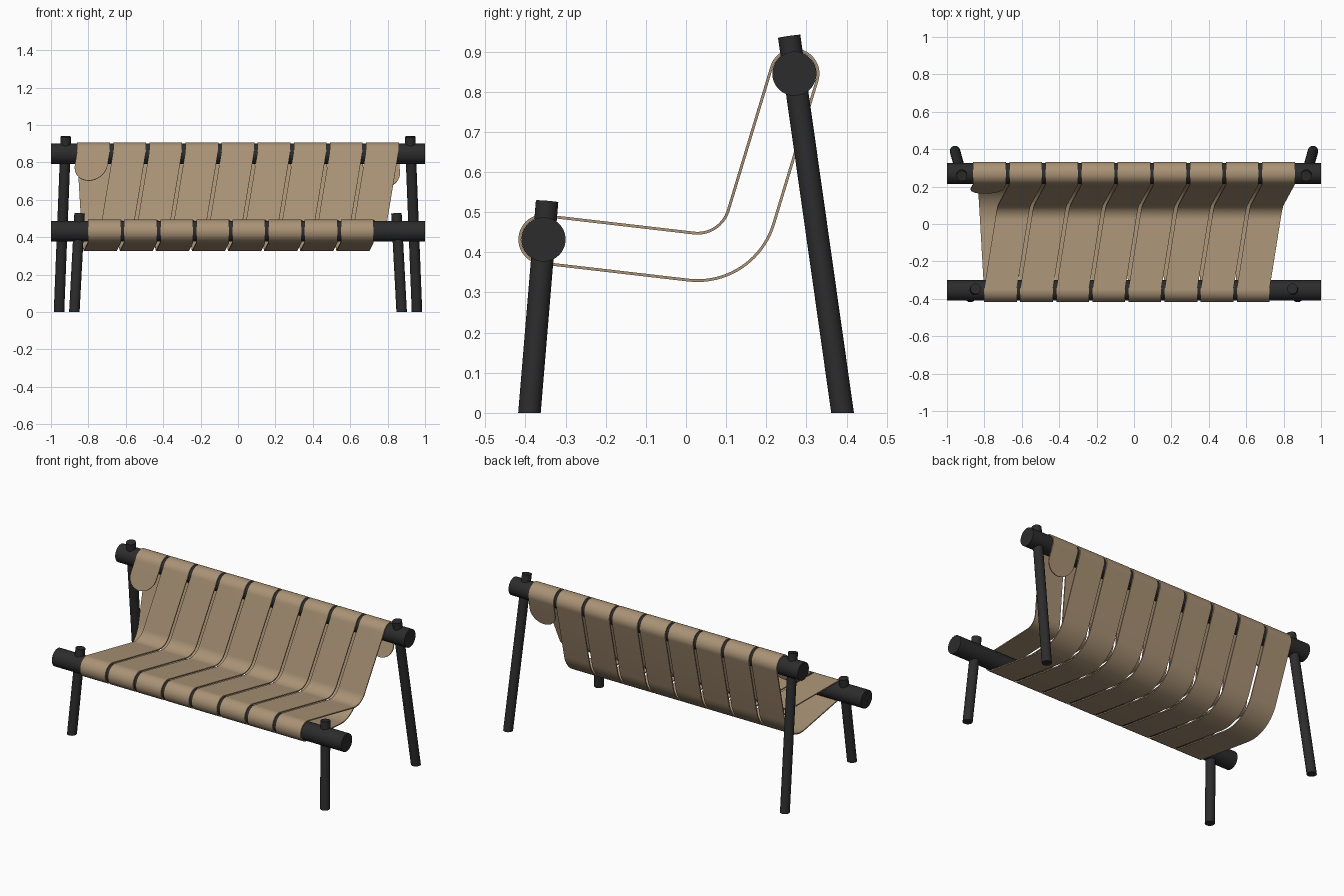
import bpy, bmesh, math
from mathutils import Vector

if "Cube" in bpy.data.objects:
    bpy.data.objects.remove(bpy.data.objects["Cube"])

FRONT = Vector((-0.355, 0.432))    # rail centres in (y, z)
BACK = Vector((0.27, 0.845))
CORNER = Vector((0.128, 0.376))    # where seat and back centre lines meet
RAIL_R, WRAP_R, BEND_R = 0.055, 0.059, 0.139
HALF, PITCH = 0.0875, 0.193        # strap half width, winding pitch
BACK_X, FRONT_X = -0.772, -0.714   # strap centre of first wrap on each rail


def material(name, rgb):
    m = bpy.data.materials.new(name)
    m.diffuse_color = (*rgb, 1)
    m.use_nodes = True
    m.node_tree.nodes["Principled BSDF"].inputs["Base Color"].default_value = m.diffuse_color
    return m


dark = material("charcoal wood", (0.025, 0.025, 0.025))
tan = material("tan leather", (0.40, 0.29, 0.18))


def make(name, bm, mat):
    me = bpy.data.meshes.new(name)
    bm.normal_update()
    bm.to_mesh(me)
    bm.free()
    ob = bpy.data.objects.new(name, me)
    bpy.context.collection.objects.link(ob)
    me.materials.append(mat)
    return ob


def smooth(ob):
    bpy.ops.object.select_all(action='DESELECT')
    ob.select_set(True)
    bpy.context.view_layer.objects.active = ob
    bpy.ops.object.shade_smooth_by_angle(angle=math.radians(35))


def rod(name, a, b, r, floor=False):
    """Cylinder from a to b, optionally trimmed flat at the floor."""
    a, b = Vector(a), Vector(b)
    d = b - a
    if floor:
        a = a - d * 0.1
        d = b - a
    bm = bmesh.new()
    bmesh.ops.create_cone(bm, cap_ends=True, segments=48, radius1=r, radius2=r, depth=d.length)
    rot = d.to_track_quat('Z', 'Y')
    for v in bm.verts:
        v.co = rot @ v.co + (a + b) / 2
    if floor:
        bmesh.ops.bisect_plane(bm, geom=bm.verts[:] + bm.edges[:] + bm.faces[:],
                               plane_co=(0, 0, 0), plane_no=(0, 0, -1), clear_outer=True)
        bmesh.ops.holes_fill(bm, edges=[e for e in bm.edges if e.is_boundary])
    smooth(make(name, bm, dark))


# rails and splayed legs that pass through them
rod("front_rail", (-1, *FRONT), (1, *FRONT), RAIL_R)
rod("back_rail", (-1, *BACK), (1, *BACK), RAIL_R)
for side, s in (("left", -1), ("right", 1)):
    rod("front_leg_" + side, (s * 0.875, -0.39, 0), (s * 0.847, -0.346, 0.527), 0.028, True)
    rod("back_leg_" + side, (s * 0.957, 0.39, 0), (s * 0.92, 0.257, 0.938), 0.028, True)

# strap path pieces in (y, z)
seat_d, back_d = (CORNER - FRONT), (BACK - CORNER)
seat_a, back_a = math.atan2(seat_d.y, seat_d.x), math.atan2(back_d.y, back_d.x)
q = math.pi / 2
half_turn = (back_a - seat_a) / 2
bis = (seat_a + back_a) / 2 + q
BEND = CORNER + Vector((math.cos(bis), math.sin(bis))) * BEND_R / math.cos(half_turn)


def arc(c, r, a0, a1, n):
    return [c + r * Vector((math.cos(a0 + (a1 - a0) * i / n), math.sin(a0 + (a1 - a0) * i / n)))
            for i in range(n + 1)]


over_back = arc(BACK, WRAP_R, back_a + q, back_a - q, 24)
under = arc(BEND, BEND_R + WRAP_R, back_a - q, seat_a - q, 20)
over_front = arc(FRONT, WRAP_R, seat_a - q, seat_a - 3 * q, 24)
seat_bend = arc(BEND, BEND_R - WRAP_R, seat_a - q, back_a - q, 16)

path = []                          # (x, (y, z), half width)


def hold(pts, x):
    path.extend((x, p, HALF) for p in pts)


def run(start, pts, end, x0, x1):
    """Free span: drift sideways evenly along its length."""
    full = [start] + pts + [end]
    lens = [0]
    for p, r in zip(full, full[1:]):
        lens.append(lens[-1] + (r - p).length)
    for p, l in list(zip(full, lens))[1:-1]:
        path.append((x0 + (x1 - x0) * l / lens[-1], p, HALF))


def tab(root, direction, x, slope):
    """Loose rounded strap end, listed from root to tip."""
    out, length = [], 0.167
    for i in range(1, 17):
        t = q * i / 16
        l = length - HALF + HALF * math.sin(t)
        out.append((x + slope * l, root + direction * l, max(HALF * math.cos(t), 0.003)))
    out.insert(0, (x + slope * (length - HALF), root + direction * (length - HALF), HALF))
    return out


down = -back_d.normalized()
path += tab(over_back[0], down, BACK_X, -0.16)[::-1]
for k in range(8):
    xb, xf = BACK_X + k * PITCH, FRONT_X + k * PITCH
    hold(over_back, xb)
    run(over_back[-1], under, over_front[0], xb, xf)
    hold(over_front, xf)
    run(over_front[-1], seat_bend, over_back[0], xf, xb + PITCH)
hold(over_back, BACK_X + 8 * PITCH)
path += tab(over_back[-1], down, BACK_X + 8 * PITCH, 0.08)

# one continuous strap wound round both rails
bm = bmesh.new()
prev = None
for x, p, h in path:
    row = [bm.verts.new((x + s * h, p.x, p.y)) for s in (-1, 0, 1)]
    if prev:
        for i in range(2):
            bm.faces.new((prev[i], prev[i + 1], row[i + 1], row[i]))
    prev = row
bmesh.ops.remove_doubles(bm, verts=bm.verts[:], dist=1e-5)
bmesh.ops.recalc_face_normals(bm, faces=bm.faces[:])
strap = make("wound_strap", bm, tan)
mod = strap.modifiers.new("thickness", 'SOLIDIFY')
mod.thickness = 0.007
mod.offset = 0
bpy.context.view_layer.objects.active = strap
strap.select_set(True)
bpy.ops.object.modifier_apply(modifier="thickness")
smooth(strap)
